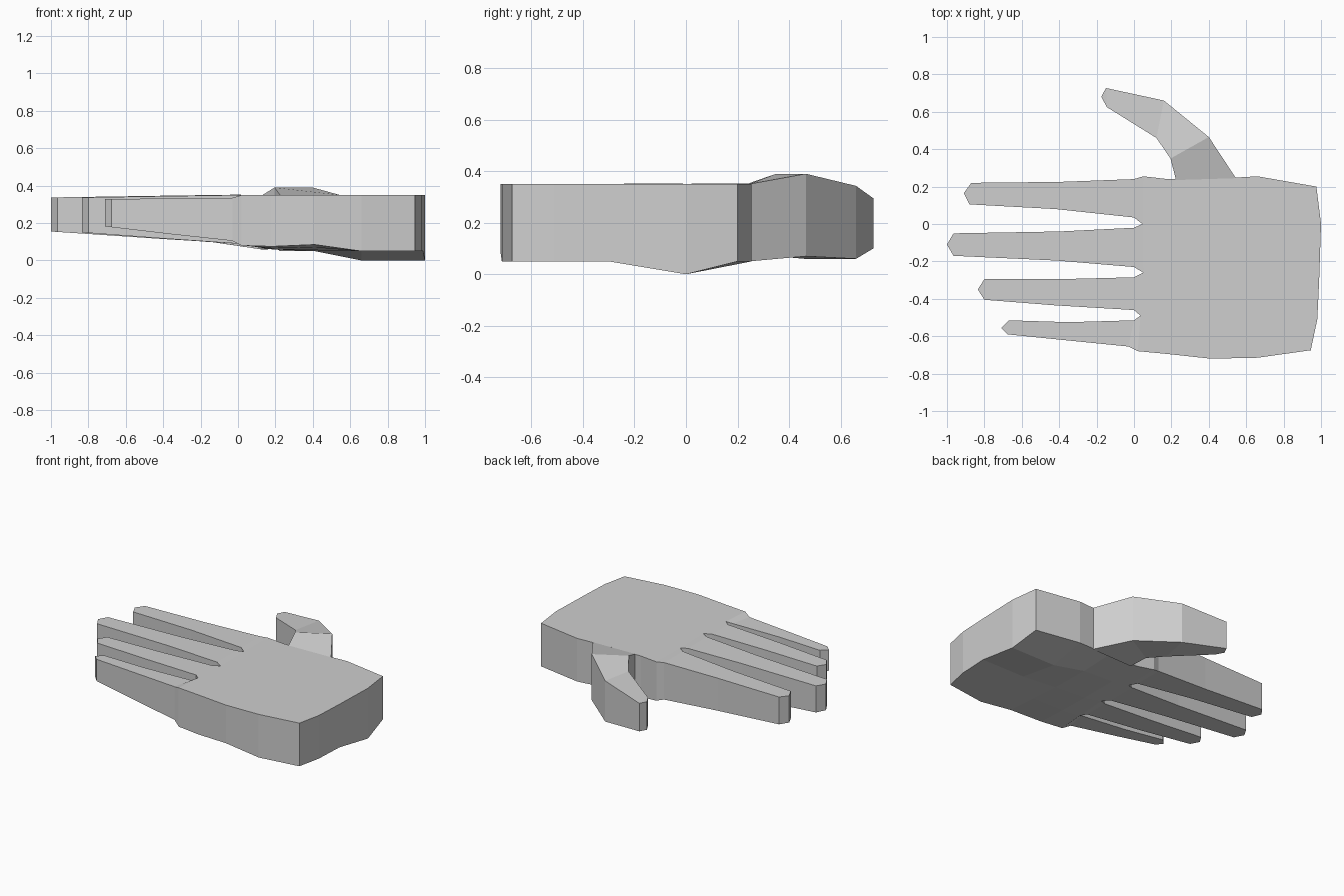
import bpy
import bmesh

default_cube = bpy.data.objects.get("Cube")
if default_cube:
    bpy.data.objects.remove(default_cube, do_unlink=True)

GREY = (0.62, 0.62, 0.62, 1.0)
skin = bpy.data.materials.new("plain grey")
skin.use_nodes = True
skin.diffuse_color = GREY
skin.node_tree.nodes["Principled BSDF"].inputs["Base Color"].default_value = GREY

PALM_TOP = 0.35
KNUCKLE_BOTTOM = 0.08


def lerp(a, b, t):
    return a + (b - a) * t


def finish(name, bm):
    """Weld, orient and turn a bmesh into a flat shaded object."""
    bmesh.ops.remove_doubles(bm, verts=bm.verts, dist=0.001)
    bmesh.ops.dissolve_degenerate(bm, edges=bm.edges, dist=0.001)
    bmesh.ops.recalc_face_normals(bm, faces=bm.faces)
    mesh = bpy.data.meshes.new(name)
    bm.to_mesh(mesh)
    bm.free()
    mesh.materials.append(skin)
    obj = bpy.data.objects.new(name, mesh)
    bpy.context.collection.objects.link(obj)
    return obj


def loft_digit(name, sections):
    """Box-section loft; each section is (one side, other side, top, bottom).
    The root stays open where it meets the palm, the tip closes to an edge."""
    bm = bmesh.new()
    rings = []
    for a, b, top, bottom in sections:
        corners = ((a, top), (b, top), (b, bottom), (a, bottom))
        rings.append([bm.verts.new((*point, z)) for point, z in corners])
    for ring, following in zip(rings, rings[1:]):
        for i in range(4):
            j = (i + 1) % 4
            # Side walls collapse to nothing only at the shared tip edge
            bm.faces.new((ring[i], ring[j], following[j], following[i]))
    return finish(name, bm)


def finger(name, back_side, front_side, tip, base_z, tip_z):
    """Tapered finger; side outlines run from the knuckle to the tip."""
    sections = []
    for index, (a, b) in enumerate(zip(back_side + [tip], front_side + [tip])):
        if index == 0:
            top, bottom = PALM_TOP, KNUCKLE_BOTTOM
        else:
            t = min(1.0, max(0.0, a[0] / tip[0]))
            top = lerp(base_z[0], tip_z[0], t)
            bottom = lerp(base_z[1], tip_z[1], t)
        sections.append((a, b, top, bottom))
    return loft_digit(name, sections)


# Palm: cross rows from knuckles to wrist, with a raised heel underneath
knuckle_y = (0.255, 0, -0.26, -0.49, -0.68)
wrist_y = (0.2, 0, -0.3, -0.51, -0.675)
rows = [
    ((0.05, 0.045, 0.05, 0.035, 0.02), knuckle_y, [KNUCKLE_BOTTOM] * 5),
    ([0.18] * 5, (0.24, 0, -0.27, -0.49, -0.695), (0.065, 0.06, 0.06, 0.065, 0.075)),
    ([0.41] * 5, (0.24, 0, -0.28, -0.5, -0.72), (0.06, 0.05, 0.055, 0.07, 0.085)),
    ([0.66] * 5, (0.255, 0, -0.3, -0.5, -0.715), (0.05, 0, 0.05, 0.05, 0.05)),
    ((0.975, 1, 0.99, 0.98, 0.945), wrist_y, (0.05, 0, 0.05, 0.05, 0.05)),
]
bm = bmesh.new()
upper = [[bm.verts.new((x, y, PALM_TOP)) for x, y in zip(xs, ys)] for xs, ys, _ in rows]
lower = [[bm.verts.new(p) for p in zip(*row)] for row in rows]
last = len(knuckle_y) - 1
for r in range(len(rows) - 1):
    for grid in (upper, lower):
        for c in range(last):
            bm.faces.new((grid[r][c], grid[r][c + 1], grid[r + 1][c + 1], grid[r + 1][c]))
    for c in (0, last):
        bm.faces.new((upper[r][c], upper[r + 1][c], lower[r + 1][c], lower[r][c]))
for c in range(last):
    bm.faces.new((upper[-1][c], upper[-1][c + 1], lower[-1][c + 1], lower[-1][c]))
finish("palm", bm)

# Four fingers
finger("index_finger",
       [(0.05, 0.255), (0, 0.24), (-0.4, 0.225), (-0.87, 0.22)],
       [(0.045, 0), (0, 0.035), (-0.42, 0.08), (-0.88, 0.105)],
       (-0.91, 0.165), (0.352, 0.095), (0.337, 0.15))
finger("middle_finger",
       [(0.045, 0), (0, -0.02), (-0.4, -0.04), (-0.965, -0.05)],
       [(0.05, -0.26), (0, -0.23), (-0.42, -0.195), (-0.965, -0.17)],
       (-1, -0.11), (0.352, 0.09), (0.337, 0.155))
finger("ring_finger",
       [(0.05, -0.26), (0, -0.285), (-0.4, -0.295), (-0.8, -0.295)],
       [(0.035, -0.49), (0, -0.46), (-0.42, -0.435), (-0.8, -0.405)],
       (-0.835, -0.35), (0.35, 0.09), (0.337, 0.15))
finger("little_finger",
       [(0.035, -0.49), (0, -0.515), (-0.35, -0.525), (-0.67, -0.515)],
       [(0.02, -0.68), (-0.03, -0.655), (-0.38, -0.62), (-0.675, -0.59)],
       (-0.71, -0.555), (0.335, 0.105), (0.328, 0.182))

# Thumb, bent forward from the side of the palm
loft_digit("thumb", [
    ((0.545, 0.245), (0.225, 0.235), PALM_TOP, 0.05),
    ((0.4, 0.465), (0.195, 0.35), 0.39, 0.07),
    ((0.16, 0.66), (0.12, 0.46), 0.343, 0.06),
    ((-0.15, 0.727), (-0.145, 0.625), 0.295, 0.1),
    ((-0.175, 0.68), (-0.175, 0.68), 0.295, 0.1),
])
